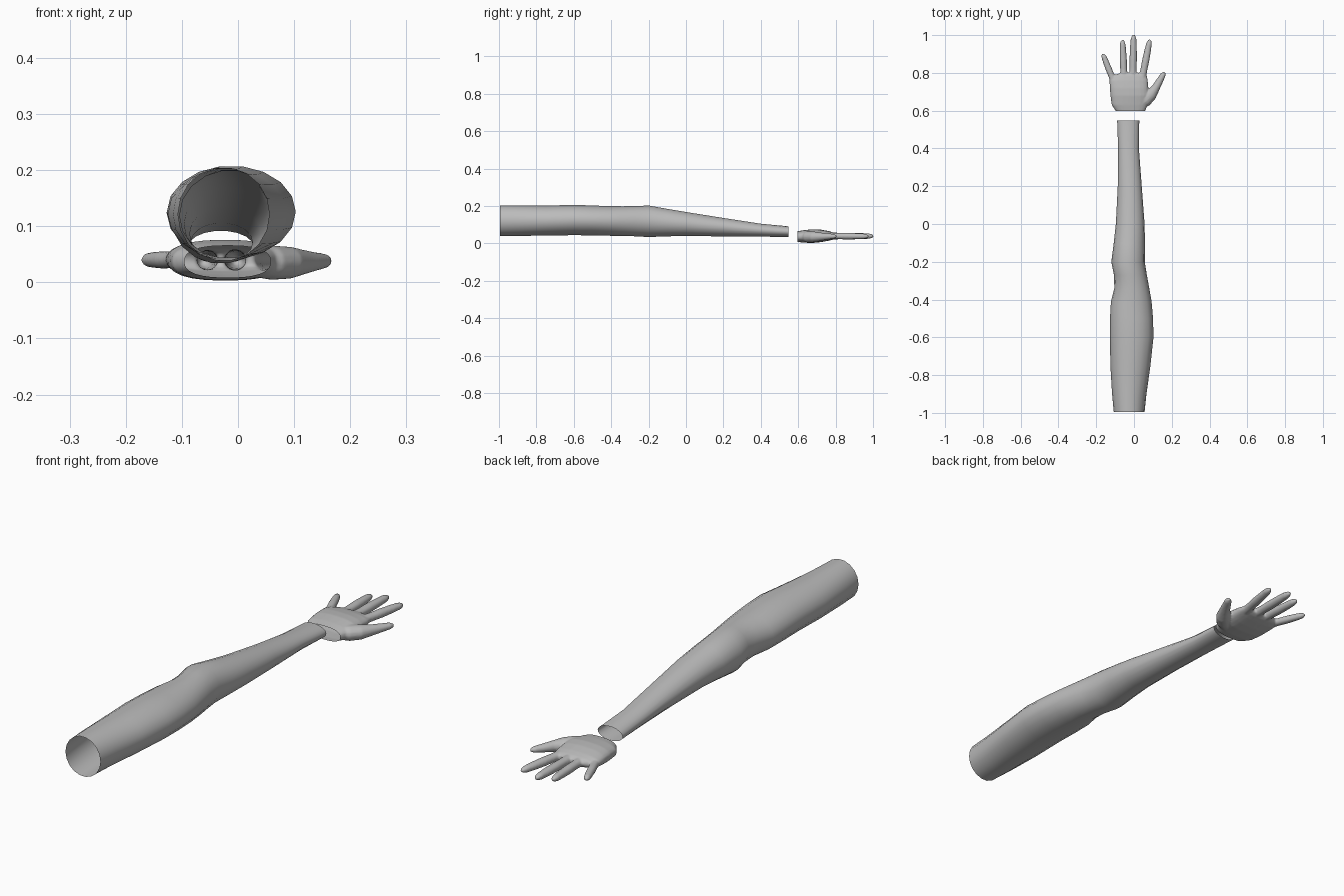
import bpy, bmesh, math
from mathutils import Vector

if "Cube" in bpy.data.objects:
    bpy.data.objects.remove(bpy.data.objects["Cube"])

skin = bpy.data.materials.new("grey_skin")
skin.diffuse_color = (0.5, 0.5, 0.5, 1)
skin.use_nodes = True
skin.node_tree.nodes["Principled BSDF"].inputs["Base Color"].default_value = skin.diffuse_color


def finish(obj, angle=60):
    obj.data.materials.clear()
    obj.data.materials.append(skin)
    bpy.ops.object.select_all(action='DESELECT')
    obj.select_set(True)
    bpy.context.view_layer.objects.active = obj
    bpy.ops.object.shade_smooth_by_angle(angle=math.radians(angle))


def add_mesh(name, bm):
    bmesh.ops.recalc_face_normals(bm, faces=bm.faces[:])
    mesh = bpy.data.meshes.new(name)
    bm.to_mesh(mesh)
    bm.free()
    obj = bpy.data.objects.new(name, mesh)
    bpy.context.collection.objects.link(obj)
    return obj


def loft(bm, rings, caps):
    loops = [[bm.verts.new(p) for p in ring] for ring in rings]
    n = len(loops[0])
    for a, b in zip(loops, loops[1:]):
        for i in range(n):
            j = (i + 1) % n
            bm.faces.new((a[i], a[j], b[j], b[i]))
    if caps:
        bm.faces.new(loops[0][::-1])
        bm.faces.new(loops[-1])


def section(y, x0, x1, z0, z1, n=18, power=1.0):
    # Rounded cross-section spanning the given x and z limits
    ring = []
    for i in range(n):
        t = 2 * math.pi * i / n
        c, s = math.cos(t), math.sin(t)
        c = math.copysign(abs(c) ** power, c)
        s = math.copysign(abs(s) ** power, s)
        ring.append(Vector(((x0 + x1) / 2 + c * (x1 - x0) / 2, y,
                            (z0 + z1) / 2 + s * (z1 - z0) / 2)))
    return ring


def tube(bm, points, n=14):
    # Capped tube through (x, y, z, half width, half height) points
    rings = []
    for i, p in enumerate(points):
        a, b = points[max(i - 1, 0)], points[min(i + 1, len(points) - 1)]
        d = Vector((b[0] - a[0], b[1] - a[1], 0)).normalized()
        side = Vector((d.y, -d.x, 0))
        rings.append([Vector(p[:3]) + side * p[3] * math.cos(2 * math.pi * k / n)
                      + Vector((0, 0, p[4] * math.sin(2 * math.pi * k / n)))
                      for k in range(n)])
    loft(bm, rings, True)


# Arm: open sleeve from shoulder to wrist (y, x min, x max, z min, z max)
ARM = [(-0.995, -0.107, 0.056, 0.038, 0.205), (-0.90, -0.116, 0.066, 0.039, 0.204),
       (-0.75, -0.125, 0.087, 0.041, 0.203), (-0.60, -0.127, 0.103, 0.043, 0.208),
       (-0.50, -0.127, 0.101, 0.042, 0.204), (-0.41, -0.122, 0.093, 0.040, 0.201),
       (-0.34, -0.104, 0.081, 0.039, 0.200), (-0.27, -0.106, 0.068, 0.037, 0.201),
       (-0.20, -0.120, 0.057, 0.033, 0.204), (-0.10, -0.107, 0.058, 0.037, 0.186),
       (0.00, -0.096, 0.056, 0.039, 0.169), (0.20, -0.086, 0.041, 0.037, 0.137),
       (0.40, -0.084, 0.026, 0.036, 0.106), (0.548, -0.089, 0.028, 0.034, 0.092)]
bm = bmesh.new()
loft(bm, [section(*r) for r in ARM], False)
finish(add_mesh("arm", bm))

# Palm
PALM = [(0.575, -0.082, 0.050, 0.012, 0.062), (0.60, -0.098, 0.060, 0.008, 0.066),
        (0.63, -0.118, 0.072, 0.004, 0.071), (0.68, -0.125, 0.080, 0.003, 0.076),
        (0.72, -0.128, 0.076, 0.007, 0.074), (0.76, -0.130, 0.073, 0.014, 0.067),
        (0.785, -0.112, 0.068, 0.020, 0.060), (0.80, -0.070, 0.055, 0.028, 0.052)]
bm = bmesh.new()
loft(bm, [section(*r, n=24, power=0.8) for r in PALM], True)
hand = add_mesh("hand", bm)


# Fingers: root, tip, tip height and thickness
def finger(root, tip, z, r):
    pts = []
    for t, k in ((0, 1.15), (0.3, 1.0), (0.5, 1.05), (0.75, 0.95),
                 (0.9, 0.82), (0.97, 0.55), (1.0, 0.2)):
        pts.append((root[0] + (tip[0] - root[0]) * t, root[1] + (tip[1] - root[1]) * t,
                    0.040 + (z - 0.040) * t, r * k, r * k * 0.92))
    return pts


DIGITS = [finger((-0.100, 0.735), (-0.166, 0.902), 0.040, 0.0165),
          finger((-0.052, 0.750), (-0.061, 0.975), 0.038, 0.0185),
          finger((-0.006, 0.750), (-0.002, 1.003), 0.039, 0.0190),
          finger((0.038, 0.745), (0.084, 0.977), 0.038, 0.0185)]
# Thumb
DIGITS.append([(0.025, 0.630, 0.036, 0.028, 0.026), (0.060, 0.655, 0.035, 0.035, 0.031),
               (0.090, 0.685, 0.035, 0.032, 0.029), (0.116, 0.722, 0.036, 0.022, 0.022),
               (0.136, 0.758, 0.037, 0.0185, 0.017), (0.154, 0.790, 0.038, 0.0145, 0.013),
               (0.163, 0.803, 0.038, 0.006, 0.006)])

# Merge palm and digits into one soft skin
bm = bmesh.new()
bm.from_mesh(hand.data)
for d in DIGITS:
    part = bmesh.new()
    tube(part, d)
    bmesh.ops.recalc_face_normals(part, faces=part.faces[:])
    tmp = bpy.data.meshes.new("digit")
    part.to_mesh(tmp)
    part.free()
    bm.from_mesh(tmp)
    bpy.data.meshes.remove(tmp)
bm.to_mesh(hand.data)
bm.free()
remesh = hand.modifiers.new("merge", 'REMESH')
remesh.mode = 'VOXEL'
remesh.voxel_size = 0.004
smooth = hand.modifiers.new("soften", 'SMOOTH')
smooth.factor = 0.5
smooth.iterations = 5
graph = bpy.context.evaluated_depsgraph_get()
merged = bpy.data.meshes.new_from_object(hand.evaluated_get(graph))
hand.modifiers.clear()
hand.data = merged

# Cut the wrist open so the hand is a hollow shell
bm = bmesh.new()
bm.from_mesh(merged)
bmesh.ops.bisect_plane(bm, geom=bm.verts[:] + bm.edges[:] + bm.faces[:],
                       plane_co=(0, 0.597, 0), plane_no=(0, -1, 0), clear_outer=True)
bm.to_mesh(merged)
bm.free()
finish(hand)
